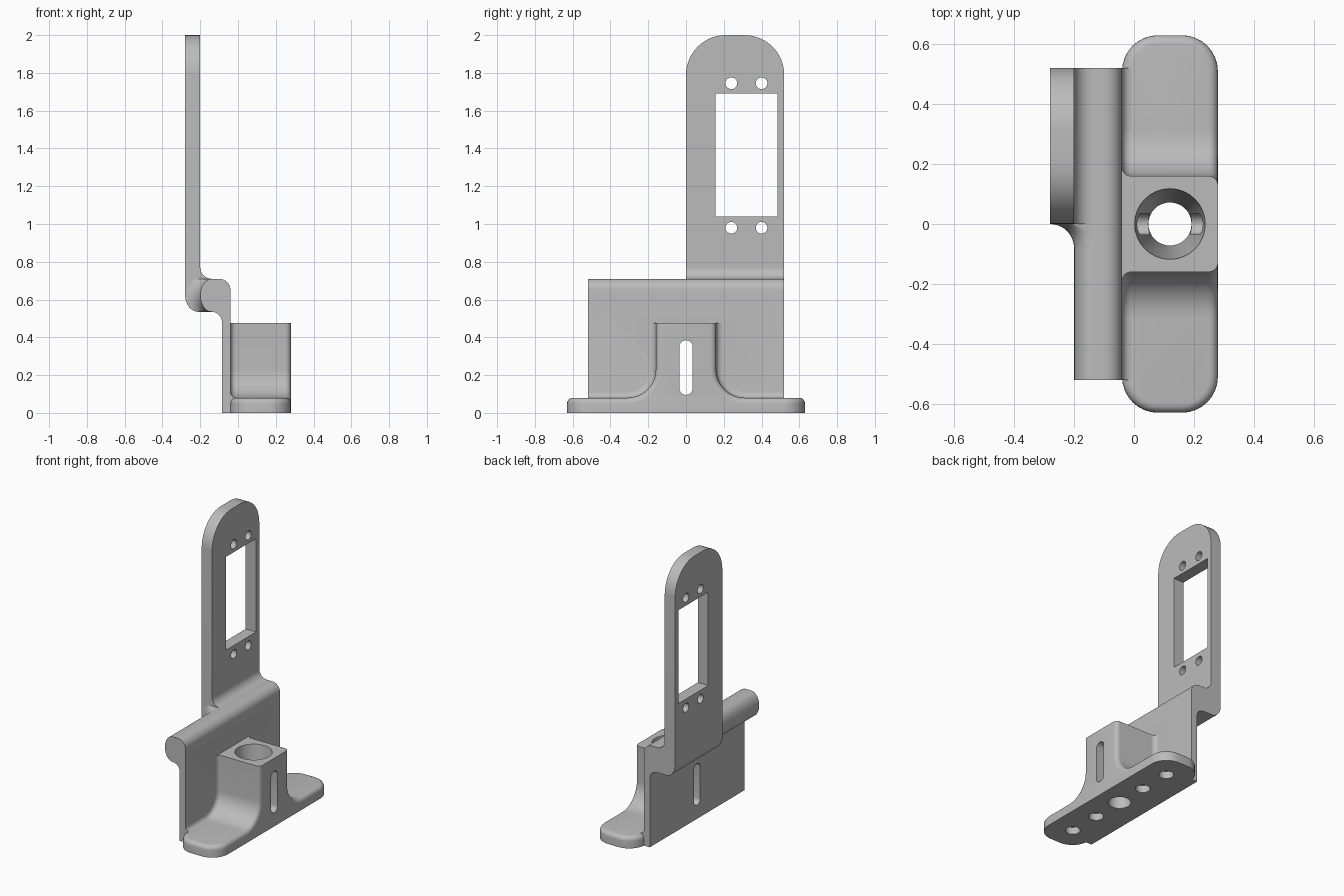
import bpy, bmesh
from math import sin, cos, pi, radians, sqrt

cube = bpy.data.objects.get("Cube")
if cube:
    bpy.data.objects.remove(cube, do_unlink=True)

grey = bpy.data.materials.new("plain grey")
grey.use_nodes = True
GREY = (0.5, 0.5, 0.5, 1)
grey.diffuse_color = GREY
grey.node_tree.nodes["Principled BSDF"].inputs["Base Color"].default_value = GREY


def arc(cu, cv, ru, rv, start, end, n=10):
    """Points on an ellipse arc, angles in degrees."""
    angles = [radians(start + (end - start) * i / n) for i in range(n + 1)]
    return [(cu + ru * cos(a), cv + rv * sin(a)) for a in angles]


def loft(name, rings):
    """Skin equal-length rings of 3D points and cap both ends."""
    bm = bmesh.new()
    rows = [[bm.verts.new(p) for p in ring] for ring in rings]
    for low, high in zip(rows, rows[1:]):
        for i in range(len(low)):
            j = (i + 1) % len(low)
            bm.faces.new((low[i], low[j], high[j], high[i]))
    bm.faces.new(rows[0][::-1])
    bm.faces.new(rows[-1])
    bmesh.ops.recalc_face_normals(bm, faces=bm.faces)
    mesh = bpy.data.meshes.new(name)
    bm.to_mesh(mesh)
    bm.free()
    mesh.materials.append(grey)
    obj = bpy.data.objects.new(name, mesh)
    bpy.context.collection.objects.link(obj)
    return obj


def extrude_x(name, outline, x0, x1):
    return loft(name, [[(x, y, z) for y, z in outline] for x in (x0, x1)])


def extrude_y(name, outline, y0, y1):
    return loft(name, [[(x, y, z) for x, z in outline] for y in (y0, y1)])


def turned(name, cx, cy, profile):
    """Round solid about a vertical axis from (z, radius) pairs."""
    return loft(name, [[(x, y, z) for x, y in arc(cx, cy, r, r, 0, 360, 32)[:-1]]
                       for z, r in profile])


def cut(obj, cutters):
    for cutter in cutters:
        mod = obj.modifiers.new("cut", 'BOOLEAN')
        mod.operation = 'DIFFERENCE'
        mod.solver = 'EXACT'
        mod.object = cutter
        bpy.context.view_layer.objects.active = obj
        bpy.ops.object.modifier_apply(modifier=mod.name)


ROUND = 0.03      # small edge radius
MID_X = 0.12      # centre of foot and post


# Foot: rounded slab with softened top edge
def foot_ring(z, inset):
    hx, hy, r = 0.16 - inset, 0.63 - inset, 0.12 - inset
    pts = []
    for i, (sx, sy) in enumerate([(1, 1), (-1, 1), (-1, -1), (1, -1)]):
        pts += arc(MID_X + sx * (hx - r), sy * (hy - r), r, r, 90 * i, 90 * i + 90, 8)
    return [(x, y, z) for x, y in pts]


edge = arc(-ROUND, 0.08 - ROUND, ROUND, ROUND, 0, 90, 5)
foot = loft("foot", [foot_ring(0, 0)] + [foot_ring(z, -u) for u, z in edge])


# Post: flared profile, filleted into the wall and rounded on its outer edge
def post_ring(x, d):
    half = [(0.16 + d, 0.475)]
    half += arc(0.31, 0.23, 0.15 - d, 0.15 - d, 180, 270, 12)
    half += [(0.31, 0.04)]
    return [(x, y, z) for y, z in half + [(-y, z) for y, z in reversed(half)]]


inner = arc(-0.04 + ROUND, ROUND, ROUND, ROUND, 180, 270, 5)
outer = arc(0.28 - ROUND, -ROUND, ROUND, ROUND, 90, 0, 5)
post = loft("post", [post_ring(x, d) for x, d in inner + outer])

# Upright wall with thick rounded rail on top
BACK, FRONT, TOP, RAIL_Z, RAIL_R = -0.085, -0.04, 0.71, 0.6225, 0.0875
wall_outline = [(BACK, 0), (FRONT, 0), (FRONT, 0.04), (FRONT + ROUND, 0.04)]
wall_outline += arc(FRONT + ROUND, 0.08 + ROUND, ROUND, ROUND, 270, 180, 5)
wall_outline += arc(FRONT - 0.06, TOP - 0.06, 0.06, 0.06, 0, 90)
wall_outline += arc(-0.14, RAIL_Z, 0.06, RAIL_R, 90, 270, 16)
wall_outline += arc(-0.14, 0.48, 0.055, 0.055, 90, 0)
wall = extrude_y("wall", wall_outline, -0.52, 0.52)

# Plate root: curved underside and fillet up to the plate
root_outline = [(-0.28, 0.77)]
root_outline += arc(-0.21, RAIL_Z, 0.07, RAIL_R, 180, 270)
root_outline += [(-0.14, RAIL_Z - RAIL_R)]
root_outline += arc(-0.14, 0.77, 0.06, 0.06, 270, 180)
extrude_y("plate_root", root_outline, 0, 0.52)

# Web blending the plate side into the rail
web_rings = []
for i in range(9):
    a = pi / 2 * i / 8
    y, left = -0.08 + 0.08 * cos(a), -0.28 + 0.08 * sin(a)
    r = min(0.07, -0.14 - left)
    outline = [(-0.14, TOP)] + arc(left + r, RAIL_Z, r, RAIL_R, 91, 269, 16)
    outline += [(-0.14, RAIL_Z - RAIL_R)]
    web_rings.append([(x, y, z) for x, z in outline])
loft("rail_web", web_rings)

# Tall plate with rounded top
plate_outline = [(0, 0.77), (0.52, 0.77)]
plate_outline += arc(0.31, 1.79, 0.21, 0.21, 0, 90, 12)
plate_outline += arc(0.21, 1.79, 0.21, 0.21, 90, 180, 12)
plate = extrude_x("plate", plate_outline, -0.28, -0.2)

# Plate window and screw holes
window = extrude_x("window_cutter", [(0.155, 1.04), (0.485, 1.04),
                                     (0.485, 1.69), (0.155, 1.69)], -0.4, 0)
screws = [extrude_x("screw_cutter", arc(y, z, 0.031, 0.031, 0, 360, 24)[:-1], -0.4, 0)
          for y in (0.24, 0.4) for z in (0.98, 1.745)]
cut(plate, [window] + screws)

# Tapered bore, cross slot and blind holes underneath
bore = turned("bore_cutter", MID_X, 0, [(-0.05, 0.072), (0.09, 0.072), (0.385, 0.11),
                                        (0.475, 0.118), (0.5, 0.122)])
slot_outline = arc(0, 0.35, 0.035, 0.035, 0, 180) + arc(0, 0.13, 0.035, 0.035, 180, 360)
slot = extrude_x("slot_cutter", slot_outline, -0.3, 0.4)
blind = [turned("blind_cutter", MID_X, y, [(-0.05, 0.047), (0.05, 0.047)])
         for y in (-0.46, -0.23, 0.23, 0.46)]
cut(post, [bore, slot] + blind)
cut(foot, [bore] + blind)
cut(wall, [slot])

for cutter in [window, bore, slot] + screws + blind:
    bpy.data.objects.remove(cutter, do_unlink=True)

# Smooth curved faces, keep hard edges
bpy.ops.object.select_all(action='DESELECT')
for obj in bpy.context.collection.objects:
    if obj.type == 'MESH' and grey.name in obj.data.materials:
        obj.select_set(True)
        bpy.context.view_layer.objects.active = obj
bpy.ops.object.shade_smooth_by_angle(angle=radians(30))
